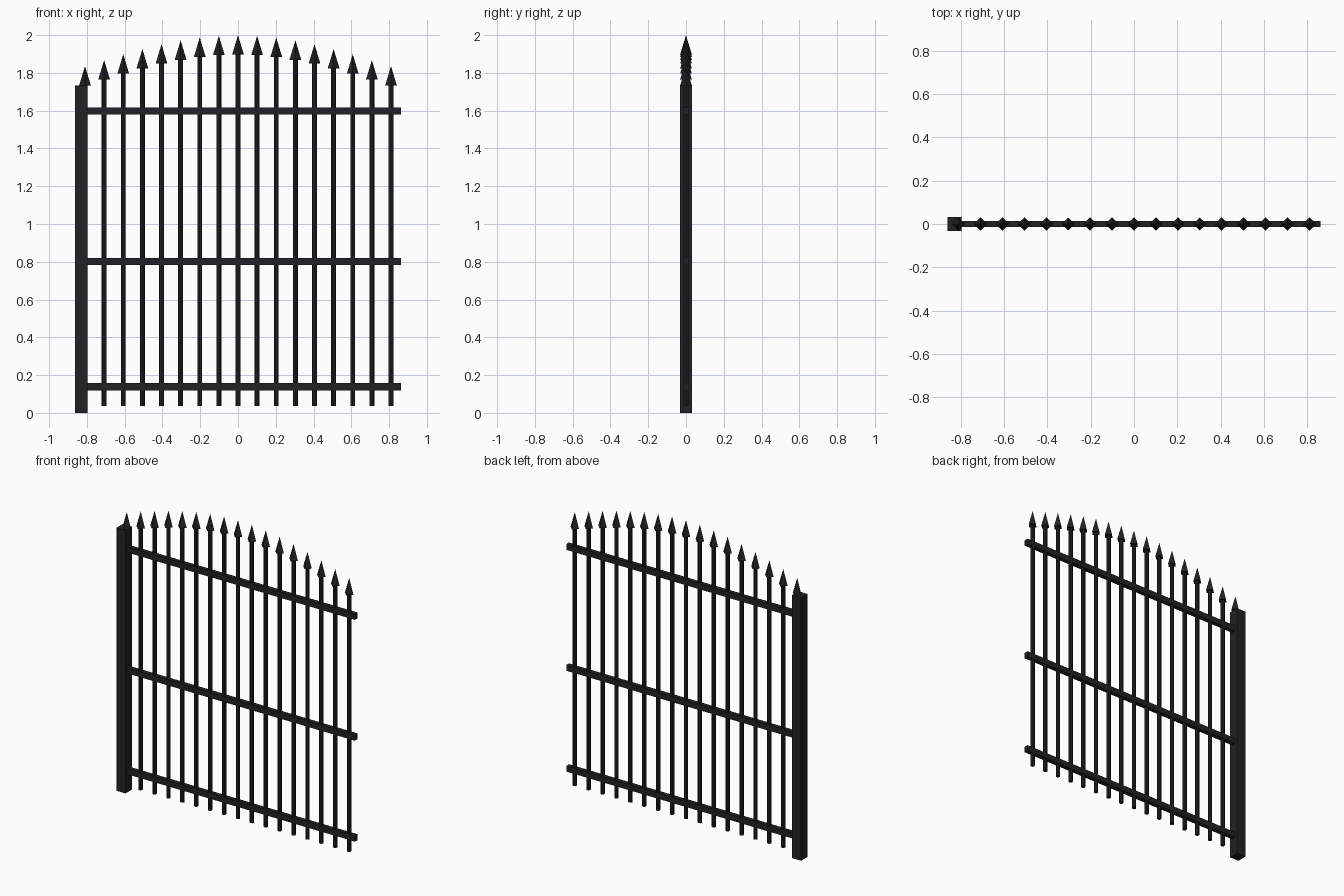
import bpy, math

if "Cube" in bpy.data.objects:
    bpy.data.objects.remove(bpy.data.objects["Cube"])

# Single dark iron colour
iron = bpy.data.materials.new("black_iron")
iron.diffuse_color = (0.016, 0.016, 0.018, 1)
iron.use_nodes = True
iron.node_tree.nodes["Principled BSDF"].inputs["Base Color"].default_value = iron.diffuse_color


def finish(name):
    ob = bpy.context.object
    ob.name = name
    ob.data.materials.append(iron)
    return ob


def box(name, x0, x1, y0, y1, z0, z1):
    bpy.ops.mesh.primitive_cube_add(size=1, location=((x0 + x1) / 2, (y0 + y1) / 2, (z0 + z1) / 2))
    ob = bpy.context.object
    ob.scale = (x1 - x0, y1 - y0, z1 - z0)
    bpy.ops.object.transform_apply(location=False, rotation=False)
    return finish(name)


# Hinge post
box("post", -0.862, -0.796, -0.033, 0.033, 0, 1.732)

# Horizontal rails
for name, z in (("bottom_rail", 0.138), ("middle_rail", 0.802), ("top_rail", 1.598)):
    box(name, -0.82, 0.862, -0.014, 0.014, z - 0.019, z + 0.019)

# Pickets with four-sided spear tips along an arched top
HALF, TIP = 8, 0.103
for i in range(-HALF, HALF + 1):
    x = 0.81 * i / HALF
    top = 1.836 + 0.164 * math.cos(math.pi / 2 * i / HALF)
    base = top - TIP
    bpy.ops.mesh.primitive_cylinder_add(vertices=8, radius=0.0132, depth=base - 0.037,
                                        location=(x, 0, (base + 0.037) / 2))
    finish(f"picket_{i + HALF + 1}")
    bpy.ops.mesh.primitive_cone_add(vertices=4, radius1=0.031, radius2=0, depth=TIP,
                                    location=(x, 0, base + TIP / 2))
    finish(f"spear_tip_{i + HALF + 1}")
